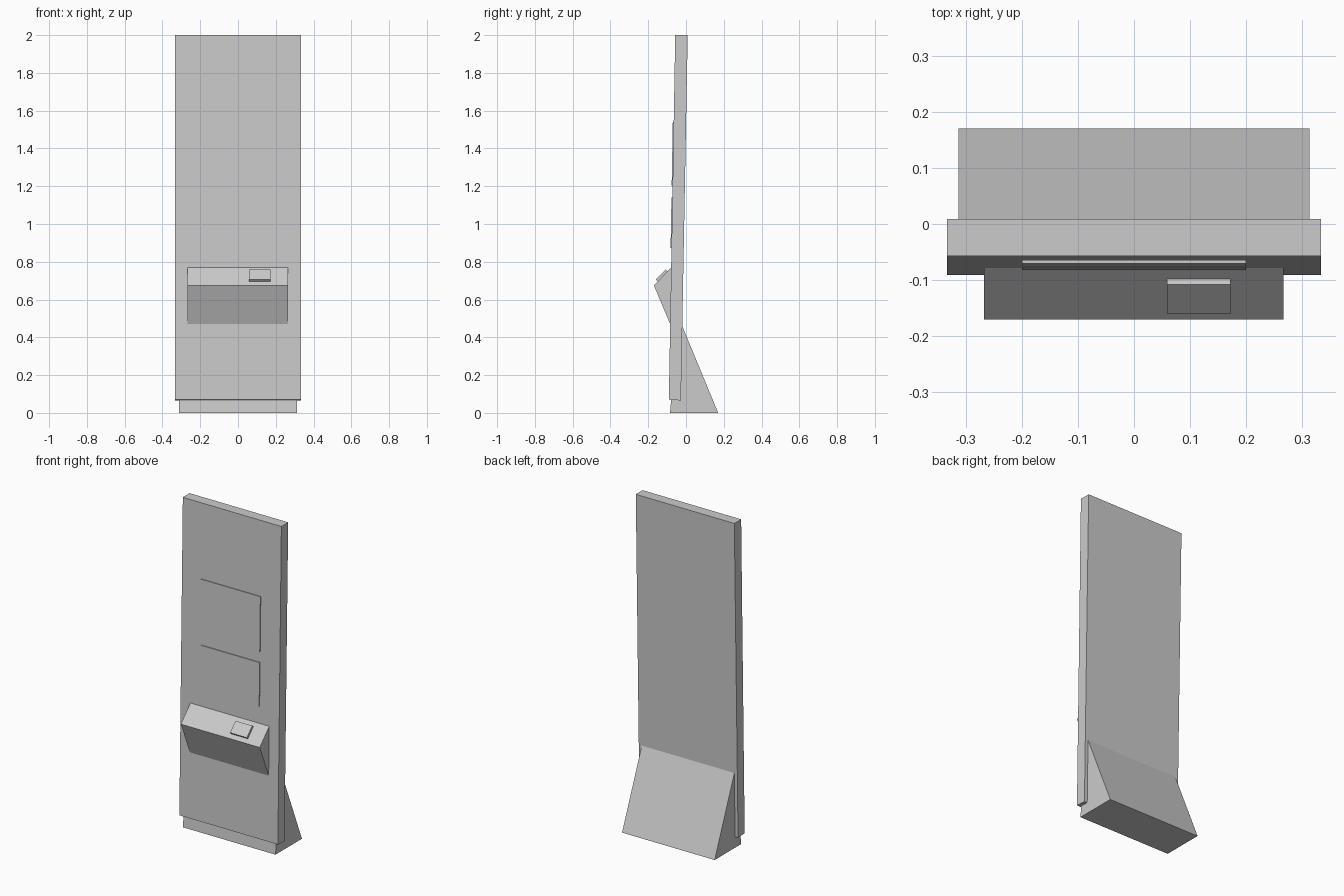
import bpy
import bmesh

cube = bpy.data.objects.get("Cube")
if cube:
    bpy.data.objects.remove(cube, do_unlink=True)

# Single flat colour
grey = bpy.data.materials.new("light grey")
grey.use_nodes = True
colour = (0.6, 0.6, 0.6, 1)
grey.diffuse_color = colour
grey.node_tree.nodes["Principled BSDF"].inputs["Base Color"].default_value = colour


def extrude_profile(name, profile, x0, x1):
    """Extrude a (y, z) side profile from x0 to x1."""
    bm = bmesh.new()
    face = bm.faces.new([bm.verts.new((x0, y, z)) for y, z in profile])
    moved = bmesh.ops.extrude_face_region(bm, geom=[face])["geom"]
    verts = [g for g in moved if isinstance(g, bmesh.types.BMVert)]
    bmesh.ops.translate(bm, verts=verts, vec=(x1 - x0, 0, 0))
    bmesh.ops.recalc_face_normals(bm, faces=bm.faces)
    mesh = bpy.data.meshes.new(name)
    bm.to_mesh(mesh)
    bm.free()
    mesh.materials.append(grey)
    obj = bpy.data.objects.new(name, mesh)
    bpy.context.collection.objects.link(obj)
    return obj


def front_y(z):
    """Depth of the leaning panel's front face at height z."""
    return -0.057 - 0.0175 * (2 - z)


# Tall leaning panel
extrude_profile("panel", [(front_y(0.07), 0.07), (-0.027, 0.066),
                          (0.009, 2), (front_y(2), 2)], -0.333, 0.333)

# Wedge foot behind the panel
extrude_profile("base_wedge", [(-0.085, 0), (0.17, 0), (0.168, 0.006),
                               (-0.02, 0.46), (-0.04, 0.46)], -0.313, 0.313)

# Sloping shelf on the front
extrude_profile("shelf", [(-0.06, 0.77), (-0.078, 0.77), (-0.17, 0.675),
                          (-0.084, 0.47), (-0.06, 0.47)], -0.267, 0.266)

# Raised keypad on the shelf slope
extrude_profile("keypad", [(-0.098, 0.749), (-0.108, 0.759),
                           (-0.16, 0.706), (-0.15, 0.695)], 0.059, 0.172)

# Thin display plates
for name, low, high in (("upper_display", 1.205, 1.54), ("lower_display", 0.872, 1.14)):
    a, b = front_y(low), front_y(high)
    extrude_profile(name, [(a + 0.002, low), (b + 0.002, high),
                           (b - 0.005, high), (a - 0.005, low)], -0.2, 0.2)
